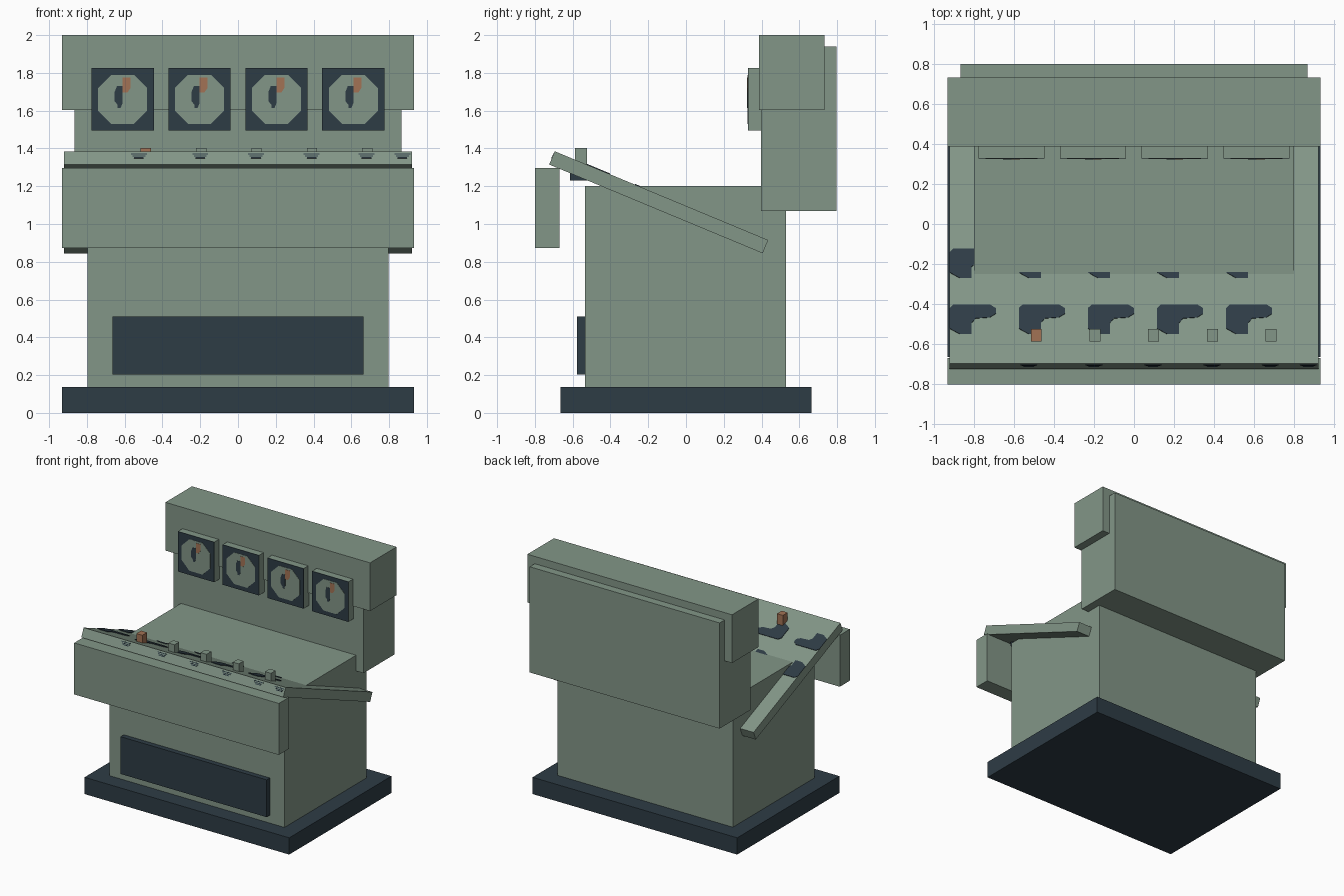
import bpy
import bmesh
from math import atan2, pi
from mathutils import Matrix, Vector

cube = bpy.data.objects.get("Cube")
if cube:
    bpy.data.objects.remove(cube, do_unlink=True)


def material(name, rgb):
    m = bpy.data.materials.new(name)
    m.use_nodes = True
    m.diffuse_color = (*rgb, 1)
    m.node_tree.nodes["Principled BSDF"].inputs["Base Color"].default_value = (*rgb, 1)
    return m


green = material("sage green", (0.225, 0.305, 0.245))
dark = material("dark slate", (0.027, 0.045, 0.06))
copper = material("copper", (0.36, 0.17, 0.09))


def finish(name, bm, mat, matrix):
    bmesh.ops.recalc_face_normals(bm, faces=bm.faces)
    mesh = bpy.data.meshes.new(name)
    bm.to_mesh(mesh)
    bm.free()
    mesh.materials.append(mat)
    ob = bpy.data.objects.new(name, mesh)
    ob.matrix_world = matrix
    bpy.context.collection.objects.link(ob)
    return ob


def box(name, mat, x, y, z, matrix=Matrix()):
    """Box between the (low, high) pairs on each axis."""
    bm = bmesh.new()
    bmesh.ops.create_cube(bm, size=1)
    for v in bm.verts:
        v.co = Vector([(a + b) / 2 + c * (b - a) for (a, b), c in zip((x, y, z), v.co)])
    return finish(name, bm, mat, matrix)


def plate(name, mat, outline, thickness, matrix):
    """Flat outline in local xy, extruded along local z."""
    bm = bmesh.new()
    face = bm.faces.new([bm.verts.new((px, py, 0)) for px, py in outline])
    ext = bmesh.ops.extrude_face_region(bm, geom=[face])
    verts = [g for g in ext["geom"] if isinstance(g, bmesh.types.BMVert)]
    bmesh.ops.translate(bm, verts=verts, vec=(0, 0, thickness))
    return finish(name, bm, mat, matrix)


# Cabinet
box("base_plinth", dark, (-.932, .932), (-.665, .665), (0, .138))
box("cabinet_body", green, (-.798, .798), (-.535, .53), (.138, 1.2))
box("kick_panel", dark, (-.665, .665), (-.577, -.535), (.203, .51))
box("front_apron", green, (-.932, .932), (-.8, -.67), (.872, 1.296))

# Upright back and overhanging header
box("back_cabinet", green, (-.865, .865), (.397, .798), (1.07, 1.94))
box("header", green, (-.932, .932), (.387, .732), (1.603, 2))

# Sloping control desk; its frame has the origin at the centre of the top face
tilt = Matrix.Translation((0, -.13, 1.15)) @ Matrix.Rotation(-atan2(.47, 1.13), 4, "X")
half = .612
box("control_desk", green, (-.92, .92), (-half, half), (-.076, 0), tilt)

# Dark markings on the desk, in two rows
mark = [(.02, .16), (.2, .16), (.23, .14), (.23, .11), (.2, .09), (.13, .085),
        (.11, .06), (.11, 0), (.05, 0), (0, .03), (0, .14)]
for i in range(5):
    x = -.92 + .345 * i
    for row, v in (("front", -.455), ("rear", -.152)):
        plate(f"desk_marking_{row}_{i + 1}", dark, mark, .004,
              tilt @ Matrix.Translation((x, v, 0)))

# Fine dark lines on the front edge of the desk
for i, x in enumerate((-.525, -.2, .095, .39, .68, .87)):
    for j, z in enumerate((-.016, -.028, -.038)):
        w = .042 - .008 * j
        box(f"edge_line_{i + 1}_{j + 1}", dark, (x - w, x + w),
            (-half - .003, -half), (z - .003, z + .003), tilt)

# Buttons with their sockets under the desk
for i in range(5):
    x = -.488 + .293 * i
    box(f"button_{i + 1}", copper if i == 0 else green,
        (x - .027, x + .027), (-.587, -.525), (1.28, 1.403))
    box(f"button_socket_{i + 1}", dark, (x - .055, x + .055), (-.615, -.5), (1.23, 1.29))

# Gauges: housing, dark frame, dial, hand and copper marker
s, c = .13, .06
dial = [(-s, -c), (-c, -s), (c, -s), (s, -c), (s, c), (c, s), (-c, s), (-s, c)]
hand = [(-.042, .04), (-.03, .07), (0, .07), (0, -.02), (-.01, -.045), (-.026, -.045),
        (-.026, -.03), (-.042, -.01)]
marker = [(0, .035), (.025, .035), (.042, .06), (.042, .115), (0, .115)]
for i in range(4):
    x, z, front = -.611 + .4073 * i, 1.66, .33
    w = .165
    box(f"gauge_housing_{i + 1}", green, (x - w, x + w), (front, .4), (z - w, z + w))
    face = Matrix.Translation((x, front, z)) @ Matrix.Rotation(pi / 2, 4, "X")
    square = [(-w, -w), (w, -w), (w, w), (-w, w)]
    plate(f"gauge_frame_{i + 1}", dark, square, .003, face)
    plate(f"gauge_dial_{i + 1}", green, dial, .005, face)
    plate(f"gauge_hand_{i + 1}", dark, hand, .007, face)
    plate(f"gauge_marker_{i + 1}", copper, marker, .007, face)
